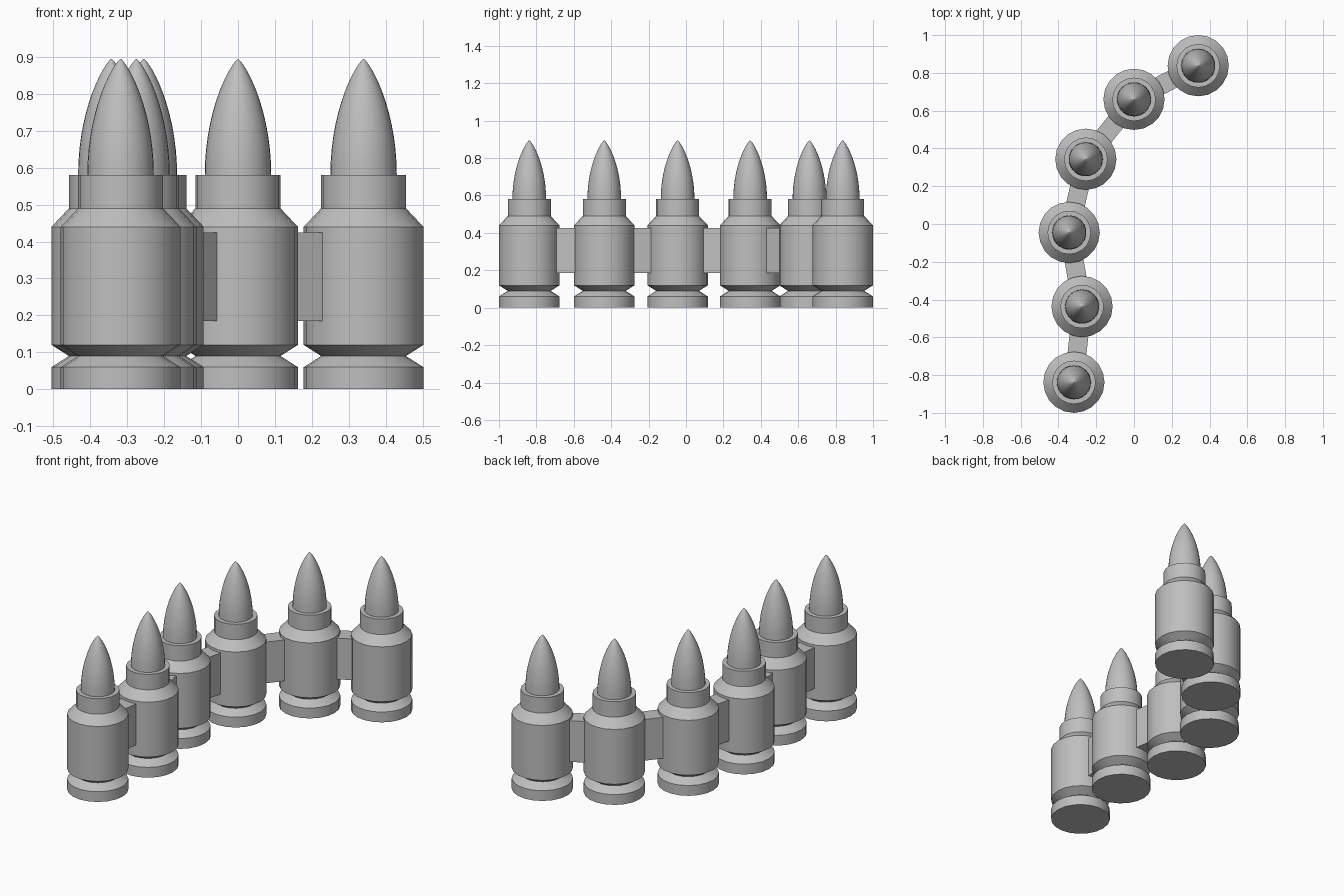
import bpy, bmesh
from math import pi, sin, cos, radians
from mathutils import Vector

cube = bpy.data.objects.get("Cube")
if cube:
    bpy.data.objects.remove(cube, do_unlink=True)

grey = bpy.data.materials.new("plain_grey")
grey.use_nodes = True
colour = (0.52, 0.52, 0.52, 1)
grey.diffuse_color = colour
grey.node_tree.nodes["Principled BSDF"].inputs["Base Color"].default_value = colour


def add_object(name, bm, location):
    bmesh.ops.recalc_face_normals(bm, faces=bm.faces)
    mesh = bpy.data.meshes.new(name)
    bm.to_mesh(mesh)
    bm.free()
    mesh.materials.append(grey)
    obj = bpy.data.objects.new(name, mesh)
    obj.location = location
    bpy.context.collection.objects.link(obj)
    bpy.ops.object.select_all(action="DESELECT")
    obj.select_set(True)
    bpy.context.view_layer.objects.active = obj
    bpy.ops.object.shade_smooth_by_angle(angle=radians(30))
    return obj


def lathe(name, profile, sides, location):
    """Turn a (radius, height) profile about z, closing both ends."""
    bm = bmesh.new()
    rings = []
    for r, z in profile:
        if r == 0:
            rings.append([bm.verts.new((0, 0, z))] * sides)
        else:
            rings.append([bm.verts.new((r * cos(2 * pi * i / sides),
                                        r * sin(2 * pi * i / sides), z))
                          for i in range(sides)])
    for low, high in zip(rings, rings[1:]):
        for i in range(sides):
            j = (i + 1) % sides
            corners = [low[i], low[j], high[j], high[i]]
            bm.faces.new(list(dict.fromkeys(corners)))
    for ring in (rings[0], rings[-1]):
        if ring[0] is not ring[1]:
            bm.faces.new(ring)
    return add_object(name, bm, location)


# Cartridge profiles: rimmed, shouldered casing and rounded point
R, NECK, TIP = 0.162, 0.115, 0.09
casing = [(R, 0), (R, 0.06), (NECK, 0.09), (R, 0.12),
          (R, 0.44), (NECK, 0.49), (NECK, 0.58)]
steps = 14
point = []
for k in range(steps + 1):
    t = sin(pi / 2 * k / steps)
    radius = TIP * (1 - t * t) ** 0.8 if k < steps else 0
    point.append((radius, 0.58 + 0.315 * t))

# Cartridges along the curved belt
centres = [Vector(c) for c in ((-0.318, -0.838, 0), (-0.275, -0.437, 0),
                               (-0.343, -0.045, 0), (-0.255, 0.343, 0),
                               (0, 0.66, 0), (0.34, 0.838, 0))]
for n, centre in enumerate(centres, 1):
    lathe(f"casing_{n}", casing, 20, centre)
    lathe(f"bullet_tip_{n}", point, 32, centre)

# Flat links joining neighbouring cartridges
for n, (a, b) in enumerate(zip(centres, centres[1:]), 1):
    span = b - a
    bm = bmesh.new()
    bmesh.ops.create_cube(bm, size=1)
    bmesh.ops.scale(bm, vec=(span.length - 0.29, 0.1, 0.24), verts=bm.verts)
    link = add_object(f"belt_link_{n}", bm, (a + b) / 2 + Vector((0, 0, 0.305)))
    link.rotation_euler.z = span.to_2d().angle_signed(Vector((1, 0)))
